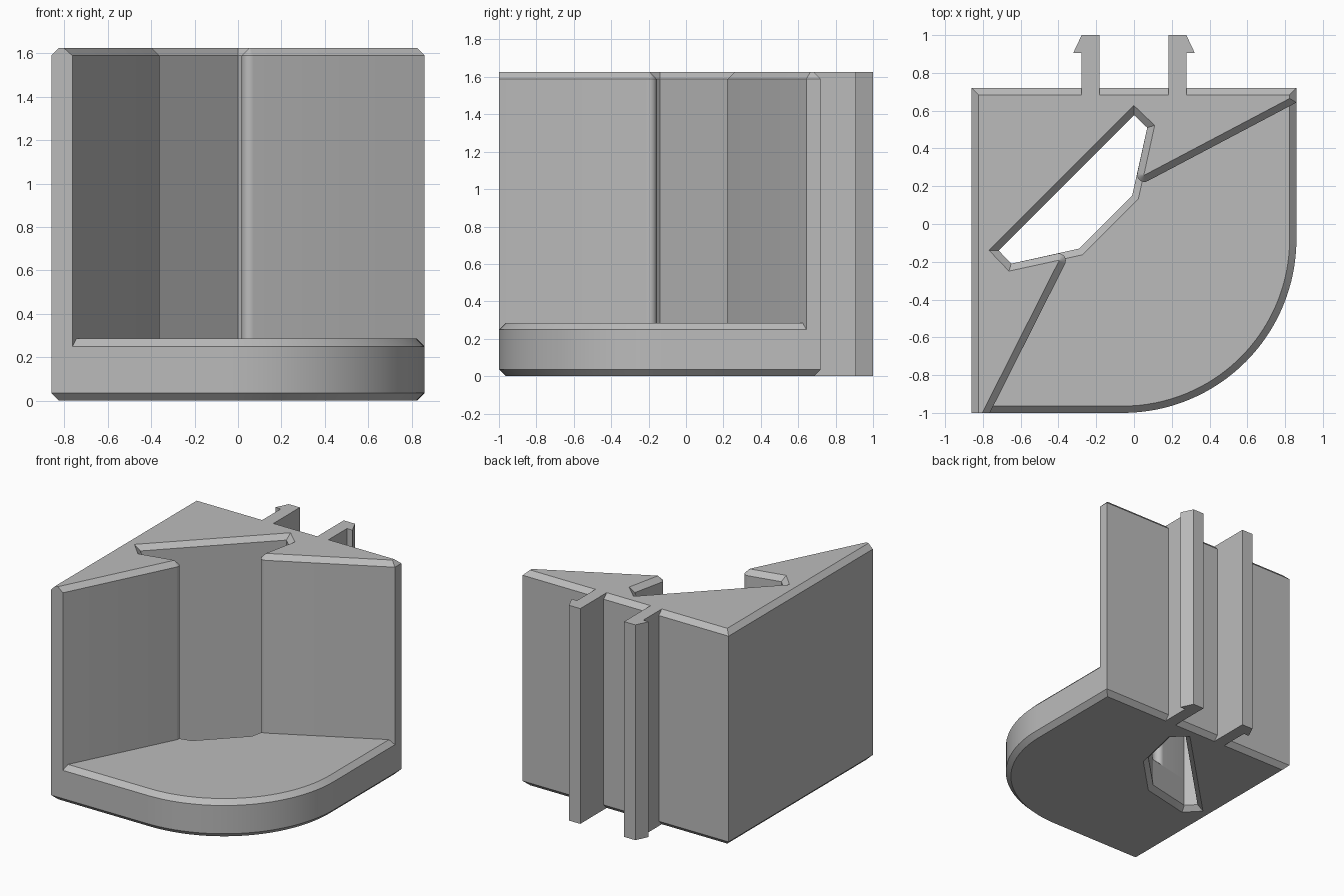
import bpy, bmesh, math
from mathutils import Vector

cube = bpy.data.objects.get("Cube")
if cube:
    bpy.data.objects.remove(cube, do_unlink=True)

W, BACK, FRONT = 0.86, 0.72, -1.0
FLOOR, TOP, CH = 0.285, 1.625, 0.036

grey = bpy.data.materials.new("plain grey")
grey.use_nodes = True
COLOUR = (0.5, 0.5, 0.5, 1)
grey.diffuse_color = COLOUR
grey.node_tree.nodes["Principled BSDF"].inputs["Base Color"].default_value = COLOUR


def mirror(p):
    """Reflect a plan point across the diagonal through the back corner."""
    return (-p[1] - 0.14, -p[0] - 0.14)


def inset(loop, dist, skip=()):
    """Move every edge of a counter-clockwise loop inwards, except skipped ones."""
    pts = [Vector(p) for p in loop]
    n = len(pts)
    lines = []
    for i in range(n):
        d = (pts[(i + 1) % n] - pts[i]).normalized()
        normal = Vector((-d.y, d.x))
        lines.append((normal, normal.dot(pts[i]) + (0 if i in skip else dist)))
    out = []
    for i in range(n):
        (a, p), (b, q) = lines[i - 1], lines[i]
        det = a.x * b.y - a.y * b.x
        out.append(((p * b.y - a.y * q) / det, (a.x * q - p * b.x) / det))
    return out


def fillet(before, corner, after, radius, steps=8):
    """Points of a round corner."""
    c = Vector(corner)
    u, v = (Vector(before) - c).normalized(), (Vector(after) - c).normalized()
    half = u.angle(v) / 2
    centre = c + (u + v).normalized() * radius / math.sin(half)
    start = c + u * radius / math.tan(half) - centre
    end = c + v * radius / math.tan(half) - centre
    sweep = start.angle_signed(end)
    pts = []
    for i in range(steps + 1):
        a = -sweep * i / steps
        pts.append((centre.x + start.x * math.cos(a) - start.y * math.sin(a),
                    centre.y + start.x * math.sin(a) + start.y * math.cos(a)))
    return pts


def solid(name, *shells):
    """Loft each shell of (loop, z) rings, then cap both ends, leaving holes open."""
    bm = bmesh.new()
    ends = {0: [], -1: []}
    for rings in shells:
        rows = [[bm.verts.new((x, y, z)) for x, y in loop] for loop, z in rings]
        n = len(rows[0])
        for lo, hi in zip(rows, rows[1:]):
            for i in range(n):
                j = (i + 1) % n
                bm.faces.new((lo[i], lo[j], hi[j], hi[i]))
        for end in ends:
            ends[end] += [bm.edges.get((rows[end][i - 1], rows[end][i])) for i in range(n)]
    for edges in ends.values():
        bmesh.ops.triangle_fill(bm, edges=edges, use_beauty=True)
    bmesh.ops.recalc_face_normals(bm, faces=bm.faces)
    mesh = bpy.data.meshes.new(name)
    bm.to_mesh(mesh)
    bm.free()
    mesh.materials.append(grey)
    mesh.shade_smooth()
    mesh.set_sharp_from_angle(angle=math.radians(30))
    obj = bpy.data.objects.new(name, mesh)
    bpy.context.collection.objects.link(obj)
    return obj


# Slot through the body, symmetric about the diagonal
half_slot = [(-0.01, 0.15), (0.07, 0.51), (0, 0.577)]
slot = half_slot + [mirror(p) for p in reversed(half_slot)]

# Base plate with one large round corner and chamfered edges
R = 0.92
arc = [(W - R + R * math.sin(a), FRONT + R - R * math.cos(a))
       for a in (math.pi / 2 * i / 32 for i in range(33))]
plate = [(-W, BACK), (-W, FRONT)] + arc + [(W, BACK)]


def chamfered(loop, d):
    small = inset(loop, d)
    return [(small, 0), (loop, CH), (loop, FLOOR - CH), (small, FLOOR)]


solid("base_plate", chamfered(plate, CH), chamfered(slot, -CH))

# Upright walls wrapped around the slot, open towards the front
lip = (0, 0.189)
left_end, right_end = (-0.763, FRONT), (W, 0.643)
walls = [(-W, BACK), (-W, FRONT), left_end]
walls += fillet(left_end, mirror(lip), mirror(half_slot[1]), 0.038)
walls += [mirror(half_slot[1]), mirror(half_slot[2]), half_slot[2], half_slot[1]]
walls += fillet(half_slot[1], lip, right_end, 0.038)
walls += [right_end, (W, BACK)]
solid("walls", [(walls, FLOOR - CH), (walls, TOP - CH), (inset(walls, CH, skip=(1,)), TOP)])

# Pair of barbed clip rails on the back
clip = [(0.183, BACK - CH), (0.277, BACK - CH), (0.277, 0.905),
        (0.322, 0.905), (0.277, 1.0), (0.183, 1.0)]
for side, name in ((1, "left_clip"), (-1, "right_clip")):
    loop = [(side * x, y) for x, y in clip][::side]
    solid(name, [(loop, 0), (loop, TOP)])
